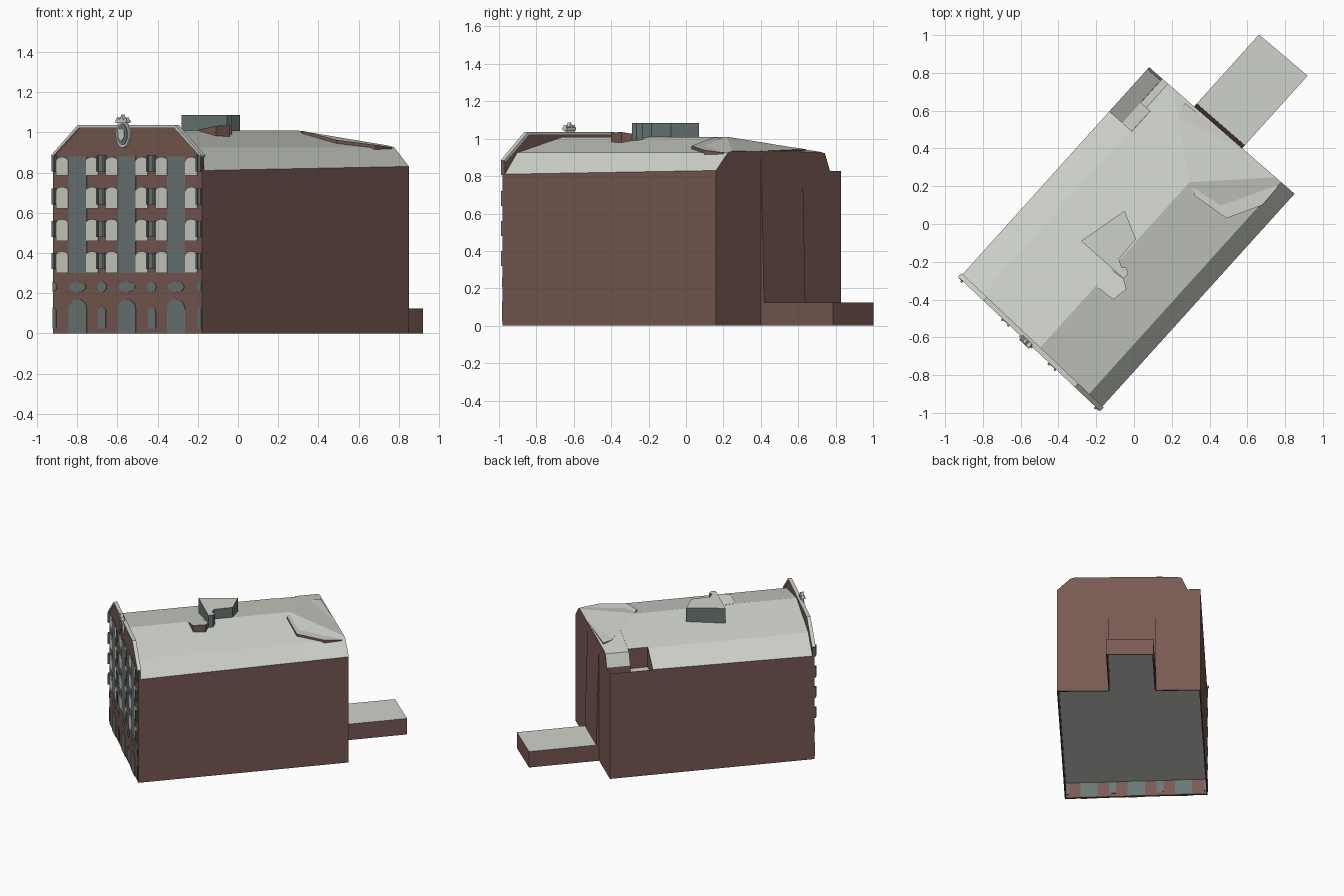
import bpy, bmesh, math
from mathutils import Vector

cube = bpy.data.objects.get("Cube")
if cube:
    bpy.data.objects.remove(cube, do_unlink=True)


def material(name, rgb):
    m = bpy.data.materials.new(name)
    m.use_nodes = True
    col = (*rgb, 1)
    m.diffuse_color = col
    m.node_tree.nodes["Principled BSDF"].inputs["Base Color"].default_value = col
    return m


BRICK = material("brick", (.192, .102, .085))
STONE = material("pale stone", (.625, .65, .59))
SLATE = material("blue grey", (.148, .188, .18))

# Footprint corners: facade left, facade right, rear right, rear left
A, B, C, D = (Vector(p) for p in ((-.92, -.28), (-.18, -.98), (.85, .16), (.08, .83)))


def place(s, t, z):
    """Footprint fractions (across the facade, towards the rear) to world."""
    p = A + s * (B - A) + t * (D - A) + s * t * (C - B - D + A)
    return Vector((p.x, p.y, z))


def finish(bm, name, side, top=None):
    bmesh.ops.recalc_face_normals(bm, faces=bm.faces)
    if top:
        for f in bm.faces:
            f.material_index = int(f.normal.z > .3 or f.normal.z < -.5)
    me = bpy.data.meshes.new(name)
    bm.to_mesh(me)
    bm.free()
    me.materials.append(side)
    if top:
        me.materials.append(top)
    ob = bpy.data.objects.new(name, me)
    bpy.context.collection.objects.link(ob)


def loft(bm, lower, upper):
    """Solid between two matching outlines."""
    a = [bm.verts.new(p) for p in lower]
    b = [bm.verts.new(p) for p in upper]
    bm.faces.new(a)
    bm.faces.new(b)
    for i in range(len(a)):
        j = (i + 1) % len(a)
        bm.faces.new((a[i], a[j], b[j], b[i]))


def prism(name, outline, t0, t1, side, top=None, hip=False):
    """Extrude an (s, z) outline from t0 to t1, optionally cut by the rear hip."""
    bm = bmesh.new()
    loft(bm, [(s, t0, z) for s, z in outline], [(s, t1, z) for s, z in outline])
    if hip:
        bmesh.ops.bisect_plane(bm, geom=bm.verts[:] + bm.edges[:] + bm.faces[:],
                               plane_co=(.6, 1, .932), plane_no=(-.006, .371, 1),
                               clear_outer=True)
        bmesh.ops.holes_fill(bm, edges=[e for e in bm.edges if e.is_boundary], sides=0)
    for v in bm.verts:
        s, t, z = v.co
        if hip and abs(z - EAVES) < .001:
            z += .02 * t
        v.co = place(s, t, z)
    finish(bm, name, side, top)


def block(name, outline, z0, side, top):
    """Solid with world (x, y, z) top corners and a flat base at z0."""
    bm = bmesh.new()
    loft(bm, [(x, y, z0) for x, y, z in outline], outline)
    finish(bm, name, side, top)


def plates(name, outlines, mat, t0, t1):
    """Thin plates parallel to the facade, joined into one object."""
    bm = bmesh.new()
    for o in outlines:
        o = [(min(max(s, 0), 1), z) for s, z in o]
        loft(bm, [place(s, t0, z) for s, z in o], [place(s, t1, z) for s, z in o])
    finish(bm, name, mat)


def rect(s0, s1, z0, z1):
    return [(s0, z0), (s1, z0), (s1, z1), (s0, z1)]


def oval(s, z, rs, rz, n=16):
    return [(s + rs * math.cos(math.tau * i / n), z + rz * math.sin(math.tau * i / n))
            for i in range(n)]


def arch(s, z0, z1, hw, rise):
    curve = [(s + hw * math.cos(math.pi * i / 8), z1 - rise + rise * math.sin(math.pi * i / 8))
             for i in range(9)]
    return [(s - hw, z0), (s + hw, z0)] + curve


# Main body and mansard roof, with a terrace notch at the rear left
EAVES, FLOOR = .81, .12
right_roof = [(.555, 1.01), (.905, .925), (1, EAVES), (1, FLOOR), (0, FLOOR)]
sections = {
    "main_body": (0, .79, [(0, EAVES), (.145, .928)]),
    "terrace_bay": (.79, .885, [(0, .825), (.09, .775), (.155, .775), (.156, .93)]),
    "rear_bay": (.885, 1, [(0, .825), (.09, .775), (.091, .83), (.13, .922)]),
}
for name, (t0, t1, left) in sections.items():
    prism(name, left + right_roof, t0, t1, BRICK, STONE, hip=True)
prism("terrace_parapet", rect(0, .091, .7, .828), .99, 1, BRICK)

# Thin base walls below the raised floor, open underneath
W = .008
base_walls = [(0, W, 0, 1), (1 - W, 1, 0, 1), (0, .31, .994, 1), (.64, 1, .994, 1),
              (.31, .31 + W, 1, 1.34), (.64 - W, .64, 1, 1.34), (.31, .64, 1.334, 1.34)]
for s0, s1, t0, t1 in base_walls:
    prism("base_wall", rect(s0, s1, 0, FLOOR), t0, t1, BRICK)

# Low annex roof and the leaning wall above it
prism("annex_roof", rect(.31, .64, FLOOR, .125), 1, 1.34, BRICK, STONE)
bm = bmesh.new()
loft(bm, [place(s, t, .122) for s, t in ((.31, .99), (.64, .99), (.64, 1.014), (.31, 1.014))],
     [place(s, t, .92) for s, t in ((.31, .99), (.64, .99), (.64, 1.0005), (.31, 1.0005))])
finish(bm, "leaning_rear_wall", BRICK)

# Raised rear hip roof
block("rear_hip_roof", [(.27, .64, .944), (.24, .58, .953), (.32, .15, 1.008), (.49, .03, .962),
                        (.68, .1, .938), (.765, .2, .925), (.57, .4, .934)], .9, BRICK, STONE)

# Rooftop plant room, and stair head continuing the left roof slope past the ridge
plant = [(-.28, -.09), (-.05, .07), (.01, -.08), (-.08, -.185), (-.065, -.23),
         (-.04, -.23), (-.03, -.265), (-.055, -.29)]
block("plant_room", [(x, y, 1.085) for x, y in plant], .95, SLATE, STONE)
block("stair_head", [(-.2, -.33, 1.011), (-.11, -.4, 1.032), (-.04, -.345, 1.036),
                     (-.055, -.29, 1.027), (-.13, -.235, 1.011)], .93, BRICK, STONE)

# Gabled facade with stone coping
gable = [(0, .875), (.18, 1.022), (.82, 1.022), (1, .875)]
prism("facade", [(1, 0), (0, 0)] + gable, 0, .01, BRICK)
cap = [(-.008, .884), (.174, 1.037), (.826, 1.037), (1.008, .884)]
for i in range(3):
    prism("gable_coping", [gable[i], gable[i + 1], cap[i + 1], cap[i]], -.005, .013, STONE)

# Facade bays: slate columns, pale windows and projecting shutters
bays = [.17, .5, .83]
piers = [0, .333, .667, 1]
rows = [.3, .46, .62, .785]
plates("slate_columns", [rect(c - .06, c + .06, .3, .88) for c in bays], SLATE, -.001, -.003)
plates("windows", [arch(p + k * .066, z, z + (.092 if z > .7 else .108), .04, .02)
                   for p in piers for z in rows for k in (-1, 1)
                   if 0 < p + k * .066 < 1], STONE, -.001, -.004)
plates("shutters", [rect(p - .02, p + .02, z + .02, z + .1)
                    for p in piers for z in rows], SLATE, -.001, -.007)
plates("balcony_rails", [rect(p + k * .022 - .005, p + k * .022 + .005, z + .02, z + .1)
                         for p in piers for z in rows for k in (-1, 1)
                         if 0 < p + k * .022 < 1], SLATE, -.001, -.012)

# Ground floor openings, also showing on the inner face below the floor
plates("ground_arches", [arch(c, 0, .17, .06, .05) for c in bays], SLATE, -.001, -.003)
plates("side_doors", [arch(p, .025, .13, .025, .02) for p in piers], SLATE, -.001, -.003)
plates("inner_openings", [rect(c - .06, c + .06, 0, .119) for c in bays]
       + [rect(p - .025, p + .025, .025, .119) for p in piers], SLATE, .01, .013)
plates("oval_windows", [oval(c, .232, .055, .026) for c in bays]
       + [oval(p, .232, .03, .026) for p in piers], SLATE, -.001, -.003)

# Crest on the gable: oval frame, dark field, shield and crown
S = .48
prism("crest_frame", oval(S, .99, .046, .066, 20), -.01, 0, STONE)
prism("crest_field", oval(S, .99, .036, .054, 20), -.013, -.008, SLATE)
prism("crest_shield", [(S - .02, 1.015), (S - .018, .975), (S, .955), (S + .018, .975),
                       (S + .02, 1.015)], -.016, -.01, STONE)
prism("crown_band", rect(S - .034, S + .034, 1.045, 1.06), -.018, .004, STONE)
for k in (-1, 0, 1):
    c = S + k * .022
    prism("crown_point", [(c - .014, 1.058), (c + .014, 1.058),
                          (c + k * .008, 1.088 - .014 * abs(k))], -.015, 0, STONE)
